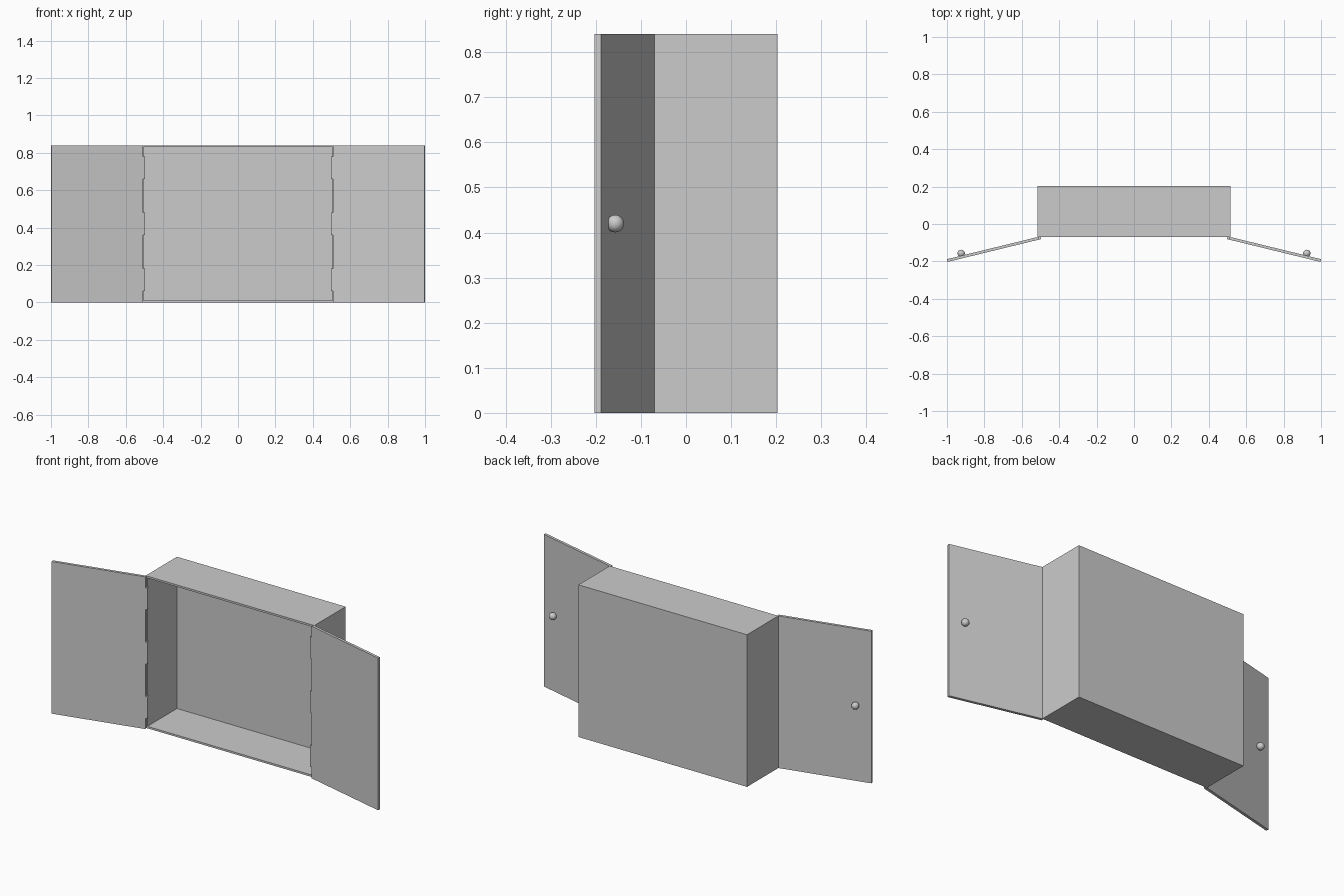
import bpy, bmesh, math
from mathutils import Vector

if "Cube" in bpy.data.objects:
    bpy.data.objects.remove(bpy.data.objects["Cube"])

H, W, T = 0.84, 0.515, 0.015      # height, half width, board thickness
FRONT, BACK = -0.07, 0.203


def finish(bm, name):
    bmesh.ops.recalc_face_normals(bm, faces=bm.faces)
    me = bpy.data.meshes.new(name)
    bm.to_mesh(me)
    bm.free()
    ob = bpy.data.objects.new(name, me)
    bpy.context.collection.objects.link(ob)
    return ob


# Cabinet: open-fronted box made by insetting and pushing in the front face
bm = bmesh.new()
bmesh.ops.create_cube(bm, size=1)
for v in bm.verts:
    v.co = (v.co.x * 2 * W, (FRONT + BACK) / 2 + v.co.y * (BACK - FRONT), (v.co.z + 0.5) * H)
bm.normal_update()
front = min(bm.faces, key=lambda f: f.calc_center_median().y)
bmesh.ops.inset_region(bm, faces=[front], thickness=T)
out = bmesh.ops.extrude_face_region(bm, geom=[front])
moved = [g for g in out["geom"] if isinstance(g, bmesh.types.BMVert)]
bmesh.ops.translate(bm, verts=moved, vec=(0, BACK - T - FRONT, 0))
if front.is_valid:
    bmesh.ops.delete(bm, geom=[front], context='FACES_ONLY')
finish(bm, "cabinet_box")

# Doors: boards with hinge tongues, swung open, each with a round knob
LENGTH, NOTCH = 0.515, 0.011
ANGLE = math.atan2(0.122, 0.5)
for side, label in ((1, "right"), (-1, "left")):
    along = Vector((side * math.cos(ANGLE), -math.sin(ANGLE), 0))
    inward = Vector((side * math.sin(ANGLE), math.cos(ANGLE), 0))
    hinge = Vector((side * 0.5, -0.066, 0))

    outline = [(LENGTH, H), (LENGTH, 0), (NOTCH, 0)]
    for z in (0.06, 0.36, 0.66):
        outline += [(NOTCH, z), (0, z), (0, z + 0.12), (NOTCH, z + 0.12)]
    outline.append((NOTCH, H))

    bm = bmesh.new()
    face = bm.faces.new([bm.verts.new(hinge + along * u + Vector((0, 0, z))) for u, z in outline])
    out = bmesh.ops.extrude_face_region(bm, geom=[face])
    moved = [g for g in out["geom"] if isinstance(g, bmesh.types.BMVert)]
    bmesh.ops.translate(bm, verts=moved, vec=-inward * T)
    finish(bm, label + "_door")

    bm = bmesh.new()
    bmesh.ops.create_uvsphere(bm, u_segments=32, v_segments=16, radius=0.0195)
    for f in bm.faces:
        f.smooth = True
    knob = finish(bm, label + "_door_knob")
    knob.location = (side * 0.924, -0.157, H / 2)
